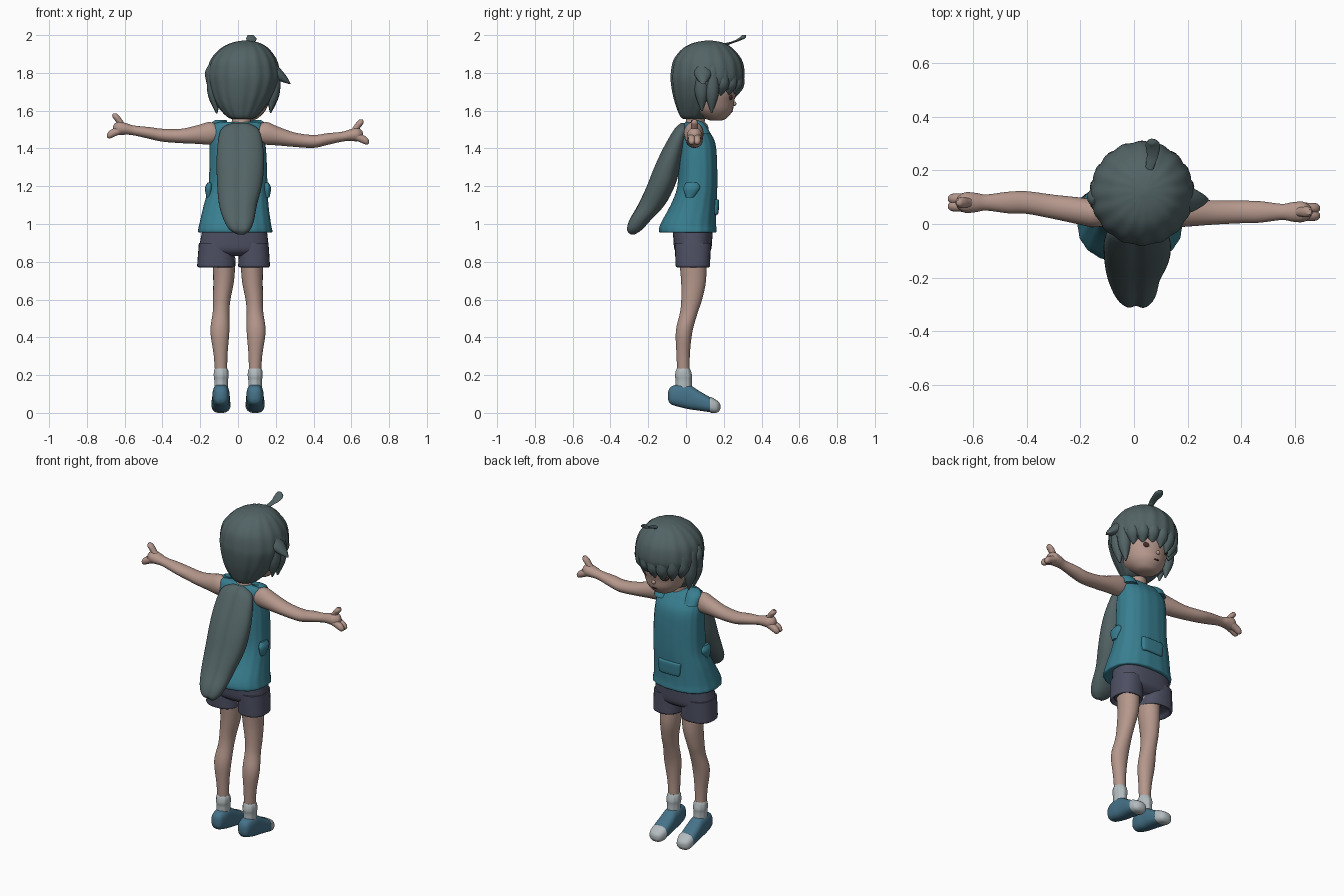
import bpy, bmesh, math, random
from mathutils import Vector
random.seed(4)

def mat(name, r, g, b):
    m = bpy.data.materials.new(name)
    m.diffuse_color = (r, g, b, 1)
    return m

HAIR = mat("hair", .085, .125, .13)
SKIN = mat("skin", .46, .31, .26)
TEAL = mat("teal", .04, .21, .28)
NAVY = mat("navy", .075, .08, .125)
BLUE = mat("shoe_blue", .06, .17, .25)
PALE = mat("pale", .45, .5, .52)
DARK = mat("dark", .06, .025, .025)

def loft(name, rings, m, axis='z', n=28, p=2, lobes=0, amp=0, steps=4):
    """Smooth skin through rings (x, y, z, radius_a, radius_b) across one axis."""
    R = [rings[0]] + list(rings) + [rings[-1]]
    path = []
    for i in range(1, len(R) - 2):
        for k in range(steps):
            t = k / steps
            path.append([.5 * (2*b + (c-a)*t + (2*a-5*b+4*c-d)*t*t + (3*b-a-3*c+d)*t**3)
                         for a, b, c, d in zip(R[i-1], R[i], R[i+1], R[i+2])])
    path.append(list(rings[-1]))
    bm = bmesh.new()
    loops = []
    for x, y, z, a, b in path:
        a, b = max(a, .003), max(b, .003)
        row = []
        for j in range(n):
            q = 2 * math.pi * j / n
            w = 1 + amp * math.cos(lobes * q)
            u = math.copysign(abs(math.cos(q)) ** (2/p), math.cos(q)) * a * w
            v = math.copysign(abs(math.sin(q)) ** (2/p), math.sin(q)) * b * w
            off = {'z': (u, v, 0), 'x': (0, u, v), 'y': (u, 0, v)}[axis]
            row.append(bm.verts.new(Vector((x, y, z)) + Vector(off)))
        loops.append(row)
    for A, B in zip(loops, loops[1:]):
        for j in range(n):
            bm.faces.new((A[j], A[(j+1) % n], B[(j+1) % n], B[j]))
    bm.faces.new(loops[0])
    bm.faces.new(loops[-1])
    bmesh.ops.recalc_face_normals(bm, faces=bm.faces)
    me = bpy.data.meshes.new(name)
    bm.to_mesh(me)
    bm.free()
    me.materials.append(m)
    ob = bpy.data.objects.new(name, me)
    bpy.context.collection.objects.link(ob)
    return ob

def ball(name, c, r, m):
    h = [(-1, .02), (-.87, .5), (-.5, .87), (0, 1), (.5, .87), (.87, .5), (1, .02)]
    return loft(name, [(c[0], c[1], c[2] + r[2]*t, r[0]*s, r[1]*s) for t, s in h], m, n=16, steps=2)

# head, neck and face
loft("neck", [(.015, .04, 1.48, .06, .055), (.018, .05, 1.55, .05, .05), (.025, .07, 1.64, .05, .05)], SKIN)
loft("face", [(.04, .16, 1.548, .03, .03), (.04, .155, 1.56, .065, .06), (.04, .135, 1.60, .105, .112),
              (.04, .13, 1.65, .125, .125), (.04, .13, 1.70, .13, .135), (.035, .12, 1.78, .12, .13)], SKIN)
ball("nose", (.04, .255, 1.637), (.012, .012, .012), SKIN)
ball("mouth", (.04, .24, 1.597), (.02, .008, .005), DARK)
for s in (-1, 1):
    ball("eye", (.04 + s*.055, .232, 1.672), (.03, .016, .019), DARK)

# hair cap, flattened at the front below the fringe
hair = loft("hair_cap", [(.02, .04, 1.555, .05, .05), (.02, .05, 1.57, .08, .08), (.02, .07, 1.62, .125, .12),
             (.025, .095, 1.68, .162, .162), (.03, .11, 1.75, .186, .188), (.03, .115, 1.80, .19, .193),
             (.03, .115, 1.87, .173, .178), (.035, .115, 1.93, .125, .13), (.04, .12, 1.96, .07, .075),
             (.04, .12, 1.972, .01, .01)], HAIR, n=96, lobes=16, amp=.014)
for v in hair.data.vertices:
    if v.co.z < 1.705:
        v.co.y = min(v.co.y, .13)

# fringe and side locks around the front half of the head
for deg in range(-100, 101, 20):
    a = math.radians(deg)
    tip = 1.672 + random.uniform(-.015, .015) - (.075 if abs(deg) > 60 else 0)
    def at(k, z, r):
        return (.03 + .165*k*math.sin(a), .11 + .168*k*math.cos(a), z, r, r)
    loft("fringe_lock", [at(.7, 1.90, .01), at(.9, 1.84, .034), at(.96, 1.77, .038),
                         at(.95, (tip + 1.77)/2, .034), at(.88, tip, .004)], HAIR, n=14)

# flared side tuft and curl on top
loft("side_tuft", [(.17, .09, 1.86, .02, .03), (.19, .09, 1.81, .045, .05), (.225, .09, 1.77, .04, .035),
                   (.272, .09, 1.742, .006, .008)], HAIR, n=16)
loft("ear_tuft", [(-.135, .09, 1.85, .015, .02), (-.145, .1, 1.80, .03, .035), (-.14, .1, 1.72, .02, .02)], HAIR, n=14)
loft("top_curl", [(.055, .19, 1.94, .015, .02), (.06, .22, 1.955, .016, .022), (.07, .26, 1.967, .022, .016),
                  (.07, .295, 1.983, .027, .018), (.066, .308, 2.0, .014, .01)], HAIR, n=14)

# hair hanging down the back, with a shallow lengthwise groove
back = loft("back_hair", [(.01, -.01, 1.535, .04, .02), (.01, -.025, 1.50, .10, .04), (.012, -.065, 1.40, .122, .058),
                   (.012, -.10, 1.30, .125, .07), (.008, -.135, 1.20, .118, .075), (0, -.185, 1.10, .10, .072),
                   (.005, -.245, 1.02, .08, .058), (.01, -.275, .97, .055, .042), (.015, -.285, .945, .02, .015)],
            HAIR, n=48, p=2.3)
for v in back.data.vertices:
    if v.normal.y < -.3:
        v.co.y += .012 * math.exp(-((v.co.x - .008) / .018) ** 2)

# sleeveless top with flared hem
loft("tunic", [(-.015, .01, .955, .175, .13), (-.015, .01, .958, .195, .152), (-.015, .012, 1.0, .188, .148),
               (-.01, .04, 1.10, .17, .122), (0, .06, 1.20, .155, .106), (0, .062, 1.35, .15, .102),
               (-.003, .057, 1.44, .146, .095), (-.003, .045, 1.50, .142, .07), (-.002, .04, 1.528, .13, .052),
               (.005, .036, 1.54, .10, .035)], TEAL, n=72, p=2.4, lobes=18, amp=.008)
loft("front_pocket", [(0, .15, 1.05, .06, .015), (0, .152, 1.06, .07, .02), (0, .155, 1.12, .075, .02),
                      (0, .155, 1.13, .07, .015)], TEAL, p=4)
for s in (-1, 1):
    loft("side_tie", [(s*.15, .03, 1.22, .01, .03), (s*.155, .03, 1.19, .02, .045), (s*.155, .02, 1.14, .012, .02)], TEAL, n=14)
    loft("collar_strap", [(s*.10, .09, 1.48, .045, .04), (s*.10, .065, 1.53, .045, .035), (s*.09, .045, 1.55, .03, .02)], TEAL, n=18)

# shorts
loft("shorts_hips", [(-.02, .035, .83, .12, .06), (-.022, .036, .86, .18, .095), (-.02, .036, .92, .178, .103),
                     (-.018, .036, .97, .17, .105)], NAVY, n=40, p=2.5)
for cx, rx in ((-.115, .10), (.085, .083)):
    loft("shorts_leg", [(cx, .036, .79, rx*.7, .07), (cx, .036, .772, rx*.9, .082), (cx, .036, .776, rx, .09),
                        (cx, .036, .80, rx, .092), (cx, .036, .90, rx*.92, .095)], NAVY, p=2.4)

# legs, socks and shoes
for s in (-1, 1):
    f = s * .09
    loft("leg", [(s*.073, .035, .82, .06, .072), (s*.076, .04, .70, .055, .066), (s*.086, .03, .60, .046, .055),
                 (s*.09, .015, .53, .044, .047), (s*.096, -.01, .43, .05, .044), (s*.092, -.015, .30, .036, .035),
                 (s*.088, -.012, .15, .03, .032)], SKIN)
    loft("sock", [(f, -.012, .12, .036, .044), (f, -.012, .17, .036, .042), (f, -.013, .195, .039, .045),
                  (f, -.014, .22, .038, .04), (f, -.014, .235, .033, .034)], PALE, lobes=9, amp=.03, n=36)
    loft("shoe", [(f, -.095, .09, .012, .02), (f, -.08, .092, .034, .046), (f, -.03, .092, .044, .062),
                  (f, .02, .083, .045, .064), (f, .07, .064, .048, .052), (f+s*.002, .12, .046, .048, .041),
                  (f+s*.002, .16, .033, .04, .031), (f, .18, .032, .014, .014)], BLUE, axis='y', p=2.6)
    loft("toe_cap", [(f, .125, .044, .046, .038), (f, .13, .043, .05, .042), (f+s*.002, .16, .034, .042, .034),
                     (f, .176, .033, .028, .022), (f, .182, .033, .01, .01)], PALE, axis='y', p=2.6)

# arms with simple hands; the second arm droops a little lower
for s, yend, drop in ((-1, .08, 0), (1, .045, -.033)):
    def pt(x, z, a, b):
        t = min(max((x - .15) / .25, 0), 1)
        return (s*x, .04 + (yend - .04)*t, z + drop*t, a, b)
    loft("arm", [pt(.10, 1.478, .045, .045), pt(.15, 1.48, .052, .06), pt(.21, 1.474, .05, .05),
                 pt(.30, 1.466, .045, .038), pt(.40, 1.47, .042, .034), pt(.47, 1.482, .04, .031),
                 pt(.55, 1.495, .03, .026), pt(.59, 1.503, .036, .03), pt(.63, 1.507, .038, .036),
                 pt(.655, 1.505, .022, .024), pt(.662, 1.504, .008, .008)], SKIN, axis='x')
    loft("thumb", [pt(.60, 1.51, .022, .02), pt(.625, 1.54, .02, .018), pt(.645, 1.568, .02, .02),
                   pt(.652, 1.585, .01, .01)], SKIN, n=14)
    for k in (-1, 1):
        rings = [pt(.62, 1.50, .022, .024), pt(.65, 1.487, .02, .023), pt(.68, 1.473, .018, .021),
                 pt(.694, 1.468, .007, .008)]
        loft("finger", [(r[0], r[1] + k*.014, *r[2:]) for r in rings], SKIN, axis='x', n=14)

# smooth shading with sharp hems
bpy.ops.object.select_all(action='SELECT')
bpy.context.view_layer.objects.active = hair
bpy.ops.object.shade_smooth_by_angle(angle=math.radians(50))
